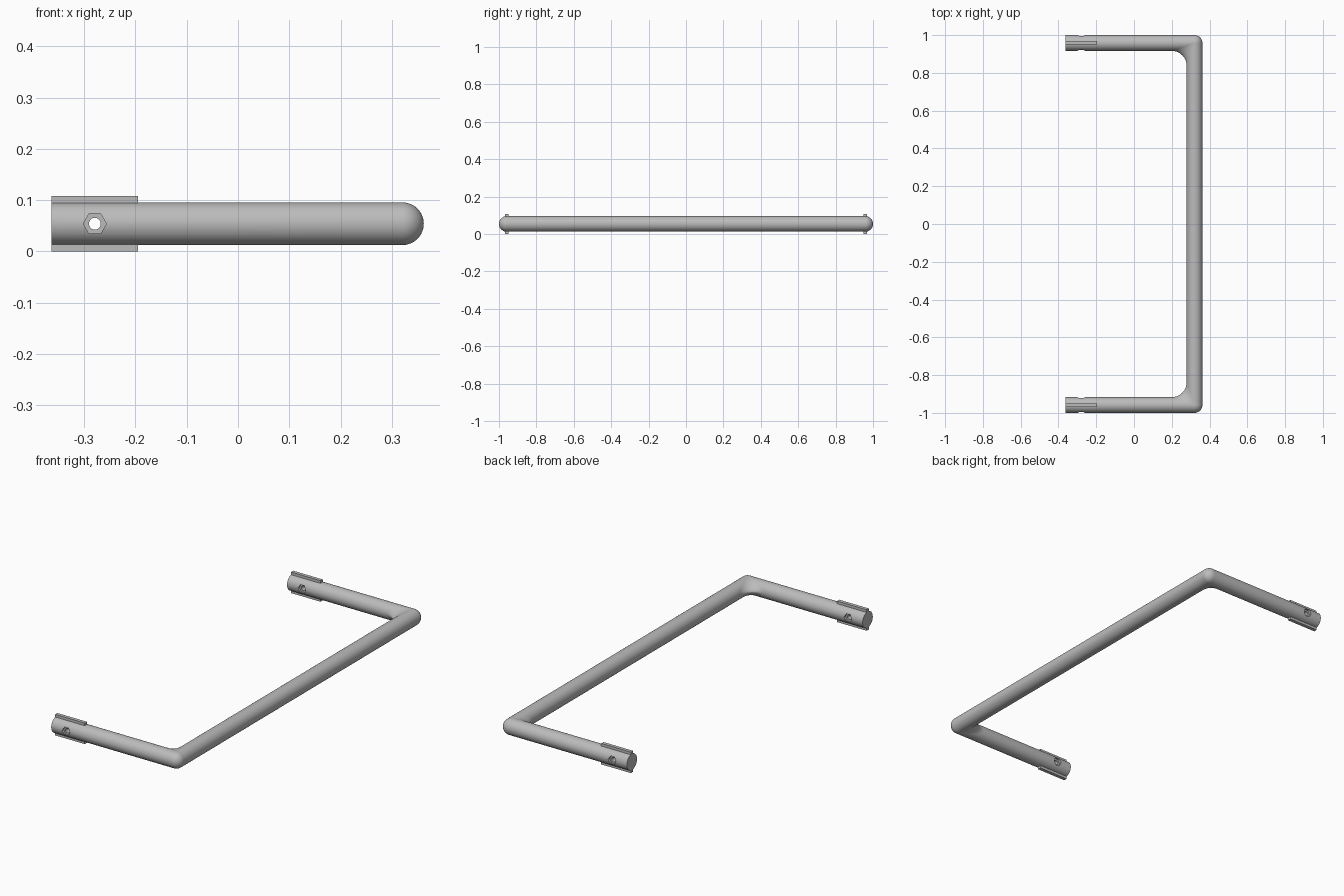
import bpy, bmesh, math
from mathutils import Vector

if "Cube" in bpy.data.objects:
    bpy.data.objects.remove(bpy.data.objects["Cube"], do_unlink=True)

R = 0.0415                   # tube radius
FILLET = 0.08                # inside corner radius
Z = 0.054                    # tube axis height
AX, AY = 0.3205, 0.9585      # corner position
END = -0.363                 # open end of the arms
HOLE_X = -0.279

metal = bpy.data.materials.new("grey metal")
metal.use_nodes = True
grey = (0.5, 0.5, 0.5, 1)
metal.diffuse_color = grey
metal.node_tree.nodes["Principled BSDF"].inputs["Base Color"].default_value = grey


def finish(name):
    ob = bpy.context.object
    ob.name = name
    ob.data.materials.append(metal)
    return ob


def smooth(ob):
    bpy.ops.object.select_all(action='DESELECT')
    ob.select_set(True)
    bpy.context.view_layer.objects.active = ob
    bpy.ops.object.shade_smooth_by_angle(angle=math.radians(35))


def rod(name, a, b, radius, sides=64):
    a, b = Vector(a), Vector(b)
    d = b - a
    bpy.ops.mesh.primitive_cylinder_add(
        vertices=sides, radius=radius, depth=d.length, location=(a + b) / 2,
        rotation=d.to_track_quat('Z', 'Y').to_euler())
    return finish(name)


def cut(target, cutter):
    mod = target.modifiers.new("cut", 'BOOLEAN')
    mod.operation = 'DIFFERENCE'
    mod.solver = 'EXACT'
    mod.object = cutter
    bpy.context.view_layer.objects.active = target
    bpy.ops.object.modifier_apply(modifier=mod.name)
    bpy.data.objects.remove(cutter, do_unlink=True)


def hex_cutter(y0, y1):
    # hexagonal prism along y with points facing left and right
    bpy.ops.mesh.primitive_cylinder_add(
        vertices=6, radius=0.0225, depth=abs(y1 - y0),
        location=(HOLE_X, (y0 + y1) / 2, Z), rotation=(math.pi / 2, math.pi / 2, 0))
    ob = finish("hex_cutter")
    ob.hide_render = True
    # turn so that the points lie on the x axis
    xs = [abs((ob.matrix_basis @ v.co).x - HOLE_X) for v in ob.data.vertices]
    if max(xs) < 0.0224:
        for v in ob.data.vertices:
            c, s = math.cos(math.pi / 6), math.sin(math.pi / 6)
            v.co.x, v.co.y = v.co.x * c - v.co.y * s, v.co.x * s + v.co.y * c
    return ob


def corner_fillet(name, side, rows=32, cols=12):
    # rolling-ball blend between two tubes that meet at a right angle
    bm = bmesh.new()
    corner = Vector((AX, side * AY, Z))
    grid = []
    for i in range(rows + 1):
        t = math.pi * (i / rows - 0.5) * 0.99
        c, s = math.cos(t), math.sin(t)
        ball = Vector((-c, -c, s)) * (R + FILLET)
        u, w = Vector((0, c, -s)), Vector((c, 0, -s))
        row = []
        for j in range(cols + 1):
            p = ball + u.slerp(w, j / cols) * FILLET
            row.append(bm.verts.new(corner + Vector((p.x, side * p.y, p.z))))
        grid.append(row)
    for i in range(rows):
        for j in range(cols):
            quad = [grid[i][j], grid[i][j + 1], grid[i + 1][j + 1], grid[i + 1][j]]
            bm.faces.new(quad if side < 0 else quad[::-1])
    # make the blend face the inside of the bend
    bm.normal_update()
    mid = bm.faces[:][rows // 2 * cols + cols // 2]
    if mid.normal.dot(Vector((-1, -side, 0))) < 0:
        bmesh.ops.reverse_faces(bm, faces=bm.faces[:])
    me = bpy.data.meshes.new(name)
    bm.to_mesh(me)
    bm.free()
    ob = bpy.data.objects.new(name, me)
    bpy.context.collection.objects.link(ob)
    me.materials.append(metal)
    smooth(ob)


# long grip bar
smooth(rod("grip_bar", (AX, -AY, Z), (AX, AY, Z), R))

for side, label in ((-1, "front"), (1, "back")):
    y = side * AY
    # arm with a bolt hole and hexagonal pockets
    arm = rod(label + "_arm", (END, y, Z), (AX, y, Z), R)
    hole = rod("hole_cutter", (HOLE_X, y - 0.1, Z), (HOLE_X, y + 0.1, Z), 0.0115, 32)
    hole.hide_render = True
    cut(arm, hole)
    for d in (-1, 1):
        cut(arm, hex_cutter(y + d * 0.028, y + d * 0.08))
    smooth(arm)

    # rounded outer corner and blended inner corner
    bpy.ops.mesh.primitive_uv_sphere_add(segments=64, ring_count=32, radius=R,
                                         location=(AX, y, Z))
    smooth(finish(label + "_corner"))
    corner_fillet(label + "_corner_fillet", side)

    # locating keys above and below the arm end
    for z0, z1, pos in ((0, Z - R + 0.004, "lower"), (Z + R - 0.004, 2 * Z, "upper")):
        bpy.ops.mesh.primitive_cube_add(
            size=1, location=((END - 0.195) / 2, y, (z0 + z1) / 2))
        key = finish(label + "_" + pos + "_key")
        key.scale = (-0.195 - END, 0.018, z1 - z0)
